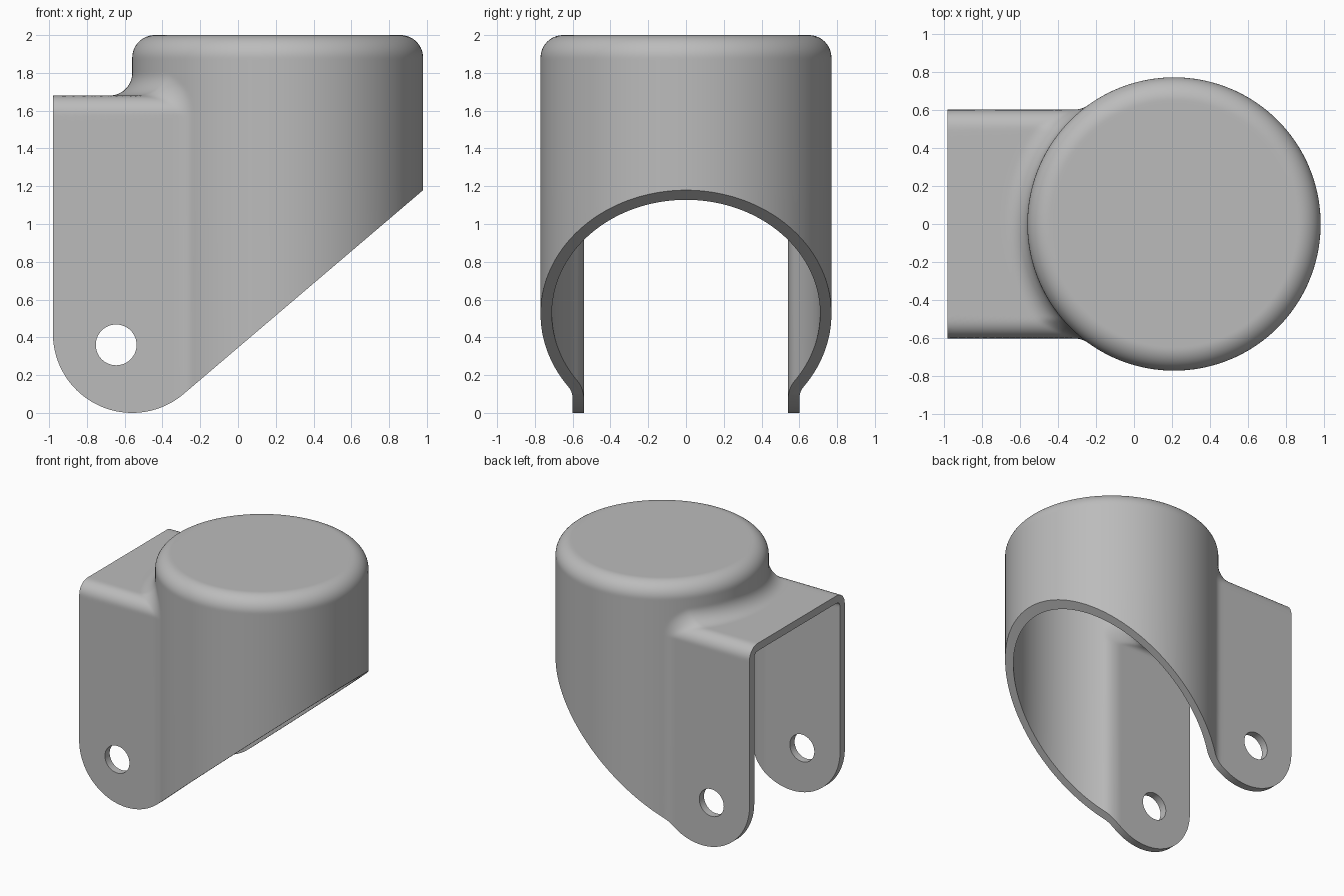
import bpy, bmesh, math

cube = bpy.data.objects.get("Cube")
if cube:
    bpy.data.objects.remove(cube, do_unlink=True)

CX, RADIUS, TOP, RIM = 0.21, 0.77, 2.0, 0.12      # round cap
HALF, DECK, EDGE, LEFT = 0.60, 1.68, 0.10, -0.98  # boxy fork
FILLET, WALL, PIVOT = 0.12, 0.06, 1.2
STEPS = 160                                       # slices per half turn

grey = bpy.data.materials.new("grey")
grey.use_nodes = True
grey.diffuse_color = (0.5, 0.5, 0.5, 1)
grey.node_tree.nodes["Principled BSDF"].inputs["Base Color"].default_value = (0.5, 0.5, 0.5, 1)


def rounded_corner(u, v, r):
    """Distance to a rounded corner at the origin, and its direction."""
    u, v = u + r, v + r
    if u > 0 and v > 0:
        d = math.hypot(u, v)
        return d - r, u / d, v / d
    return (u - r, 1, 0) if u > v else (v - r, 0, 1)


def body_distance(rho, z, c, s):
    """Distance to the cap and fork joined by a rolled fillet (y >= 0)."""
    a, ar, az = rounded_corner(rho - RADIUS, z - TOP, RIM)
    if c > 0:
        return a
    b, by, bz = rounded_corner(rho * s - HALF, z - DECK, EDGE)
    k = ar * s * by + az * bz
    da, db = FILLET - a, FILLET - b
    if da > k * db and db > k * da and k < 0.9999:
        return FILLET - math.sqrt((da * da + db * db - 2 * k * da * db) / (1 - k * k))
    return min(a, b)


def skin_radius(theta, elev, offset, end):
    """Distance from the pivot to the skin along one ray."""
    c, s = math.cos(theta), math.sin(theta)
    ce, se = math.cos(elev), math.sin(elev)
    lo, hi = 0.0, 2.5
    for _ in range(24):
        t = (lo + hi) / 2
        rho = t * ce
        outside = CX + rho * c < end or body_distance(rho, PIVOT + t * se, c, s) + offset > 0
        lo, hi = (lo, t) if outside else (t, hi)
    return lo


def add_skin(bm, offset, end, bottom, flip):
    """Closed skin of the body, shrunk by the offset."""
    elevations = [math.radians(e) for e in [75] + [53.5 - 0.5 * i for i in range(84)] + [0]]
    rings = []
    for e in elevations:
        half = []
        for i in range(STEPS + 1):
            th = math.pi * i / STEPS
            t = skin_radius(th, e, offset, end)
            rho = t * math.cos(e)
            half.append((CX + rho * math.cos(th), rho * math.sin(th), PIVOT + t * math.sin(e)))
        full = half + [(x, -y, z) for x, y, z in half[-2:0:-1]]
        rings.append([bm.verts.new(p) for p in full])
    rings.append([bm.verts.new((v.co.x, v.co.y, bottom)) for v in rings[-1]])
    n = 2 * STEPS
    faces = [bm.faces.new(rings[0]), bm.faces.new(rings[-1][::-1])]
    for up, low in zip(rings, rings[1:]):
        for i in range(n):
            j = (i + 1) % n
            faces.append(bm.faces.new((up[i], low[i], low[j], up[j])))
    if flip:
        bmesh.ops.reverse_faces(bm, faces=faces)


def make_object(name, bm):
    mesh = bpy.data.meshes.new(name)
    bm.to_mesh(mesh)
    bm.free()
    mesh.materials.append(grey)
    obj = bpy.data.objects.new(name, mesh)
    bpy.context.collection.objects.link(obj)
    return obj


def prism(name, profile):
    """Cutter: a side profile extruded across the whole width."""
    bm = bmesh.new()
    face = bm.faces.new([bm.verts.new((x, -1.2, z)) for x, z in profile])
    side = bmesh.ops.extrude_face_region(bm, geom=[face])
    moved = [g for g in side["geom"] if isinstance(g, bmesh.types.BMVert)]
    bmesh.ops.translate(bm, vec=(0, 2.4, 0), verts=moved)
    bmesh.ops.recalc_face_normals(bm, faces=bm.faces)
    obj = make_object(name, bm)
    obj.hide_render = True
    return obj


def arc(x, z, r, start, stop, n):
    angles = [math.radians(start + (stop - start) * i / n) for i in range(n + 1)]
    return [(x + r * math.cos(a), z + r * math.sin(a)) for a in angles]


# Hollow body: outer skin with the cavity skin nested inside
bm = bmesh.new()
add_skin(bm, 0, -1.3, -0.2, False)
add_skin(bm, WALL, -1.12, -0.1, True)
shell = make_object("caster_housing", bm)

# Side outline: rounded lugs, sloping underside, open back
slope = math.radians(40.4)
lug = arc(-0.56, 0.42, 0.42, 180, 270 + 40.4, 40)
end_x = 1.2
end_z = lug[-1][1] + (end_x - lug[-1][0]) * math.tan(slope)
outline = prism("outline_cutter", lug + [(end_x, end_z), (end_x, 2.3), (LEFT, 2.3)])

# Axle hole through both lugs
hole = prism("axle_hole_cutter", arc(-0.645, 0.36, 0.108, 0, 354.375, 63))

for cutter, op in ((outline, "INTERSECT"), (hole, "DIFFERENCE")):
    mod = shell.modifiers.new(cutter.name, "BOOLEAN")
    mod.operation, mod.solver, mod.object = op, "EXACT", cutter

# Apply the cuts, then drop the cutters
bpy.context.view_layer.objects.active = shell
shell.select_set(True)
for mod in list(shell.modifiers):
    bpy.ops.object.modifier_apply(modifier=mod.name)
for cutter in (outline, hole):
    bpy.data.objects.remove(cutter, do_unlink=True)
bpy.ops.object.shade_smooth_by_angle(angle=math.radians(30))
